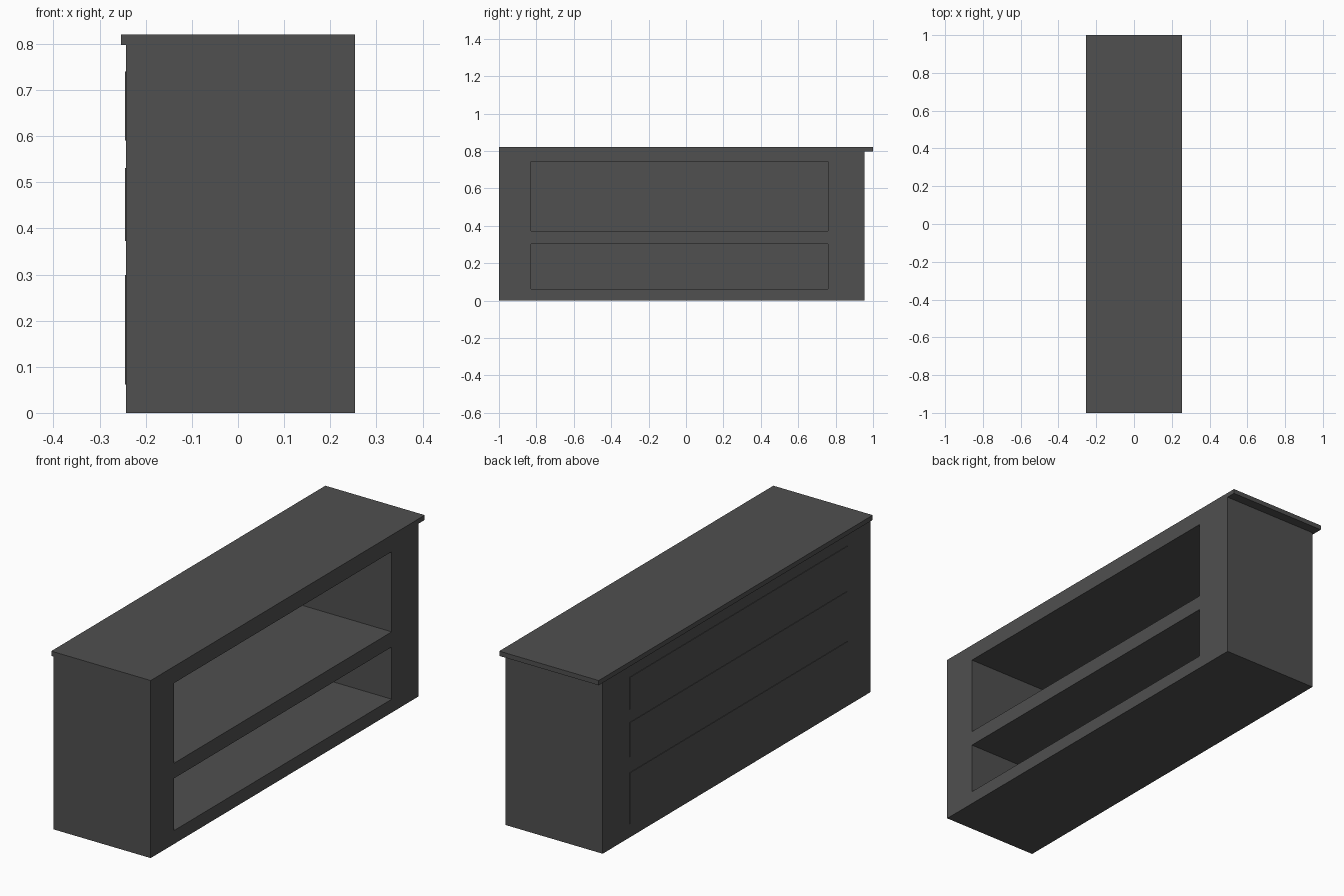
import bpy

if "Cube" in bpy.data.objects:
    bpy.data.objects.remove(bpy.data.objects["Cube"])

charcoal = bpy.data.materials.new("charcoal paint")
charcoal.diffuse_color = (0.08, 0.08, 0.08, 1)
charcoal.use_nodes = True
charcoal.node_tree.nodes["Principled BSDF"].inputs["Base Color"].default_value = charcoal.diffuse_color


def box(name, x0, x1, y0, y1, z0, z1):
    """Axis-aligned box from its limits."""
    bpy.ops.mesh.primitive_cube_add(
        size=1, location=((x0 + x1) / 2, (y0 + y1) / 2, (z0 + z1) / 2))
    ob = bpy.context.object
    ob.name = name
    ob.scale = (x1 - x0, y1 - y0, z1 - z0)
    bpy.ops.object.transform_apply(location=True, rotation=False, scale=True)
    ob.data.materials.append(charcoal)
    return ob


PANEL_Y = (-0.828, 0.759)

# Cabinet body, flush with the top on the +x and -y sides
body = box("cabinet_body", -0.243, 0.254, -1, 0.955, 0, 0.798)

# Two open shelf compartments cut into the +x side
for i, (z0, z1) in enumerate([(0.062, 0.303), (0.373, 0.743)]):
    cutter = box(f"compartment_cutter_{i}", -0.238, 0.3, *PANEL_Y, z0, z1)
    mod = body.modifiers.new("compartment", 'BOOLEAN')
    mod.operation = 'DIFFERENCE'
    mod.solver = 'EXACT'
    mod.object = cutter
    bpy.context.view_layer.objects.active = body
    bpy.ops.object.modifier_apply(modifier=mod.name)
    bpy.data.objects.remove(cutter)

# Countertop overhanging the -x and +y sides
box("countertop", -0.254, 0.254, -1, 1, 0.798, 0.82)

# Three thin drawer fronts on the -x side
for i, (z0, z1) in enumerate([(0.062, 0.299), (0.373, 0.531), (0.591, 0.74)]):
    box(f"drawer_front_{i}", -0.2455, -0.243, *PANEL_Y, z0, z1)
